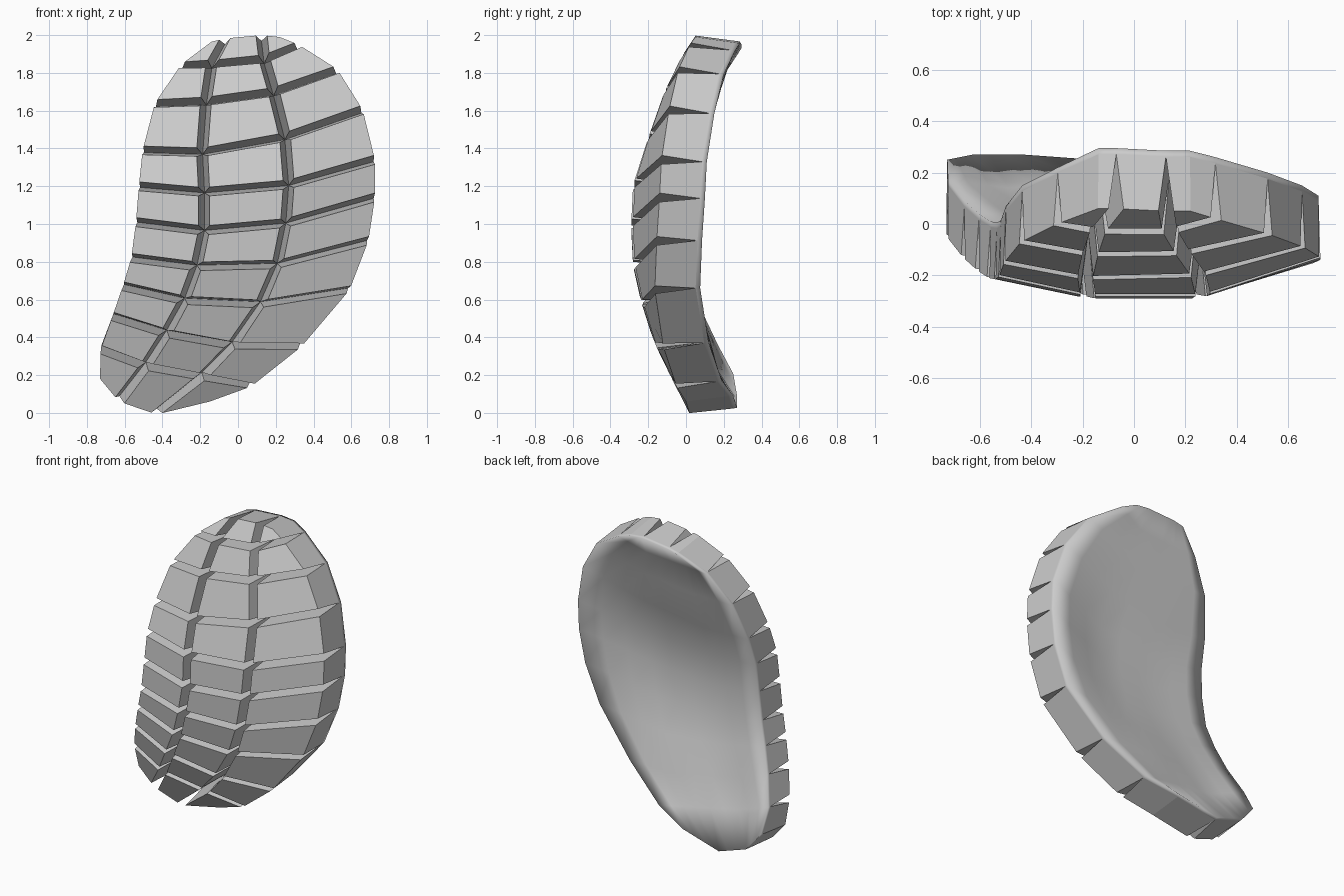
import bpy, bmesh
from mathutils import Vector

if "Cube" in bpy.data.objects:
    bpy.data.objects.remove(bpy.data.objects["Cube"])

# Four rails running from top to bottom over the front surface: (x, y, z)
left_rail = [(-.14, .06, 1.965), (-.30, .0, 1.845), (-.44, -.07, 1.64), (-.505, -.15, 1.39),
             (-.525, -.205, 1.20), (-.54, -.215, 1.01), (-.565, -.21, .82), (-.61, -.18, .67),
             (-.665, -.13, .51), (-.728, -.05, .335), (-.73, .0, .18)]
left_groove = [(-.07, .06, 1.982), (-.14, -.03, 1.85), (-.17, -.12, 1.65), (-.19, -.21, 1.38),
               (-.18, -.28, 1.17), (-.18, -.29, .965), (-.22, -.28, .775), (-.285, -.24, .595),
               (-.38, -.185, .42), (-.49, -.10, .245), (-.63, .02, .06)]
right_groove = [(.125, .05, 2.0), (.14, -.03, 1.875), (.19, -.115, 1.70), (.25, -.20, 1.46),
                (.27, -.28, 1.21), (.255, -.29, 1.005), (.21, -.28, .785), (.12, -.23, .575),
                (-.03, -.16, .355), (-.19, -.08, .19), (-.43, .02, -.008)]
right_rail = [(.22, .05, 1.99), (.32, .02, 1.95), (.525, -.04, 1.82), (.66, -.09, 1.605),
              (.725, -.13, 1.34), (.725, -.14, 1.14), (.69, -.155, .91), (.59, -.165, .65),
              (.335, -.12, .35), (.07, -.05, .14), (-.15, .0, .06)]
rails = [[Vector(p) for p in r] for r in (left_rail, left_groove, right_groove, right_rail)]
THICK = (.22, .28, .29, .24)
ROWS, COLS, STEPS = 10, 3, 3
COL_GAP, ROW_GAP = .03, .024


def front(r, c):
    return rails[c][r]


def back(r, c):
    # shallow inner side, drawn slightly inward from the outline
    p = front(r, c)
    mid = (rails[0][r].x + rails[3][r].x) / 2
    t = {0: .235, ROWS: .25}.get(r, THICK[c] - (.04 if r in (1, ROWS - 1) and c in (1, 2) else 0))
    return Vector((p.x + (mid - p.x) * .012, p.y + t, 1 + (p.z - 1) * .966))


def base(r, c):
    # bottom of the V grooves
    return back(r, c).lerp(front(r, c), .1)


def back_at(r, t):
    i = min(int(t * 3 + 1e-6), 2)
    return back(r, i).lerp(back(r, i + 1), t * 3 - i)


bm = bmesh.new()


def face(pts, smooth=False):
    f = bm.faces.new([bm.verts.new(p) for p in pts])
    f.smooth = smooth


def inset_corner(r, c, dr, dc):
    # pull a plate corner away from neighbouring plates only
    p = front(r, c).copy()
    if 0 < c < COLS:
        p += (front(r, c + dc) - front(r, c)).normalized() * COL_GAP
    if 0 < r < ROWS:
        p += (front(r + dr, c) - front(r, c)).normalized() * ROW_GAP
    return p


# Tapered armour plates
for r in range(ROWS):
    for c in range(COLS):
        corners = [(r, c, 1, 1), (r, c + 1, 1, -1), (r + 1, c + 1, -1, -1), (r + 1, c, -1, 1)]
        top = [inset_corner(*k) for k in corners]
        low = [base(k[0], k[1]) for k in corners]
        face(top)
        for i in range(4):
            j = (i + 1) % 4
            face([top[i], low[i], low[j], top[j]])

# Smooth inner dish
N = COLS * STEPS
for r in range(ROWS):
    for i in range(N):
        a, b = i / N, (i + 1) / N
        face([back_at(r, a), back_at(r + 1, a), back_at(r + 1, b), back_at(r, b)], True)

# Thin rim joining the plates to the dish
for r in range(ROWS):
    for c in (0, COLS):
        face([base(r, c), base(r + 1, c), back(r + 1, c), back(r, c)], True)
for r in (0, ROWS):
    for c in range(COLS):
        for s in range(STEPS):
            a, b = s / STEPS, (s + 1) / STEPS
            b0, b1 = base(r, c), base(r, c + 1)
            k0, k1 = back(r, c), back(r, c + 1)
            face([b0.lerp(b1, a), b0.lerp(b1, b), k0.lerp(k1, b), k0.lerp(k1, a)], True)

bmesh.ops.remove_doubles(bm, verts=bm.verts, dist=.0005)
bmesh.ops.recalc_face_normals(bm, faces=bm.faces)
mesh = bpy.data.meshes.new("plated_shell")
bm.to_mesh(mesh)
bm.free()
shell = bpy.data.objects.new("plated_shell", mesh)
bpy.context.collection.objects.link(shell)
